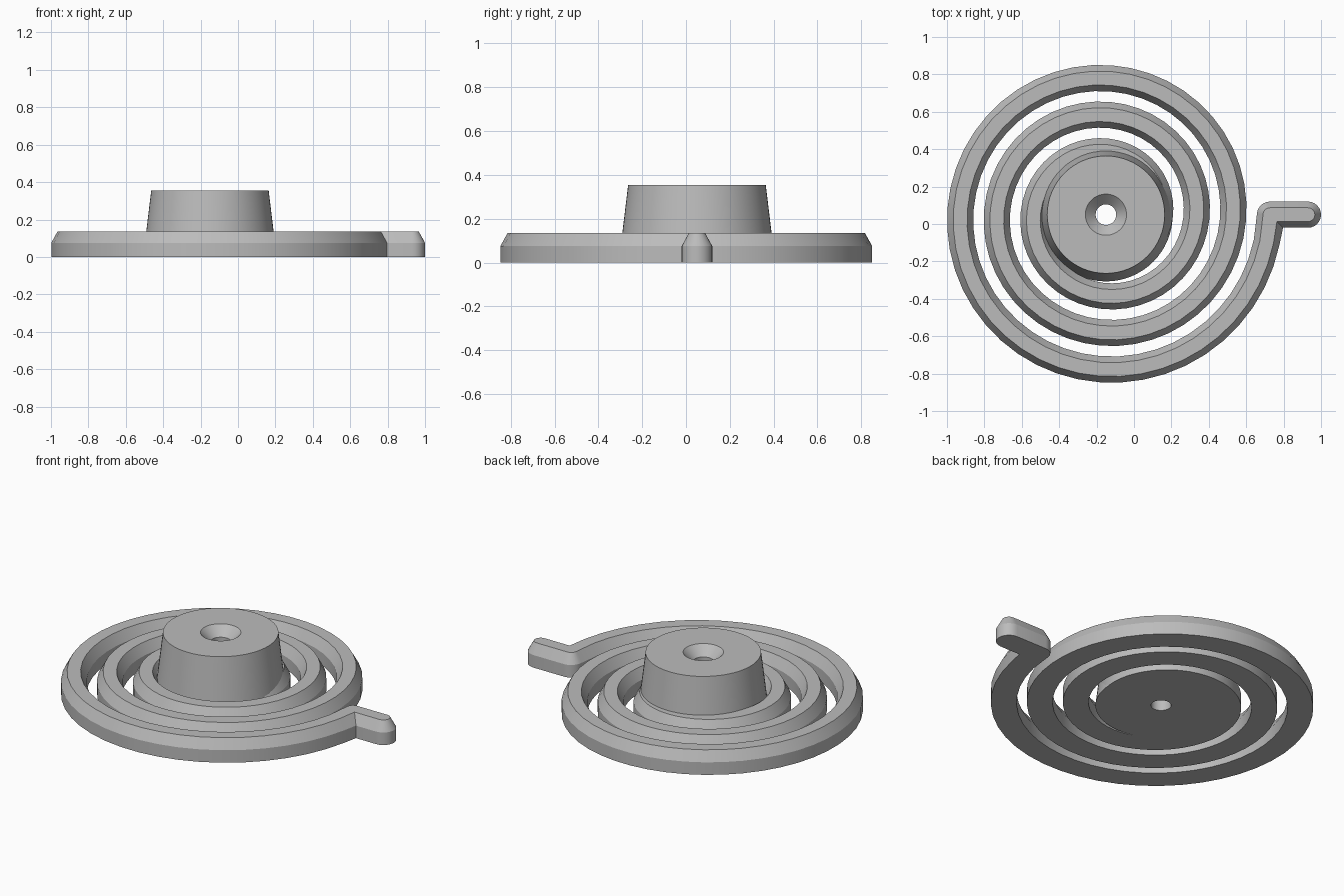
import bpy, bmesh
from math import sin, cos, pi, radians

if "Cube" in bpy.data.objects:
    bpy.data.objects.remove(bpy.data.objects["Cube"])

CX, CY = -0.15, 0.05          # hub axis
HALF, TOP_HALF = 0.07, 0.037  # bar half width at the base and on top
END_R, PITCH, TURNS = 0.877, 0.196, 3.3
STEPS = 48                    # segments per turn
TAB_END = 0.93

grey = bpy.data.materials.new("plain grey")
grey.use_nodes = True
colour = (0.5, 0.5, 0.5, 1)
grey.diffuse_color = colour
grey.node_tree.nodes["Principled BSDF"].inputs["Base Color"].default_value = colour


def finish(name, bm, angle):
    bmesh.ops.remove_doubles(bm, verts=bm.verts, dist=1e-5)
    bmesh.ops.recalc_face_normals(bm, faces=bm.faces)
    mesh = bpy.data.meshes.new(name)
    bm.to_mesh(mesh)
    bm.free()
    mesh.materials.append(grey)
    obj = bpy.data.objects.new(name, mesh)
    bpy.context.collection.objects.link(obj)
    bpy.ops.object.select_all(action='DESELECT')
    obj.select_set(True)
    bpy.context.view_layer.objects.active = obj
    bpy.ops.object.shade_smooth_by_angle(angle=radians(angle))
    return obj


def bar_sides(w):
    """Pairs of (inner, outer) points along the bar for half width w."""
    pairs = []
    # spiral, growing outwards to the start of the tab
    count = int(TURNS * STEPS)
    for i in range(count, 0, -1):
        turn = (i + 0.3) / STEPS
        a, r = -2 * pi * turn, END_R - PITCH * turn
        pairs.append([(CX + (r + s) * cos(a), CY + (r + s) * sin(a)) for s in (-w, w)])
    # rounded elbow around a sharp inner corner
    jx = CX + END_R
    for i in range(7):
        a = pi - i * pi / 12
        pairs.append([(jx + w * cos(a), CY + w * sin(a)), (jx + w, CY - w)])
    # straight tab with a half-round end
    for i in range(7):
        a = pi / 2 - i * pi / 12
        pairs.append([(TAB_END + w * cos(a), CY + s * w * sin(a)) for s in (1, -1)])
    return pairs


# Spiral bar with chamfered upper edges and the outer tab
bm = bmesh.new()
rings = []
levels = [(HALF, 0), (HALF, 0.075), (TOP_HALF, 0.135)]
sides = [bar_sides(w) for w, z in levels]
for k in range(len(sides[0])):
    left = [bm.verts.new((*sides[j][k][0], levels[j][1])) for j in range(3)]
    right = [bm.verts.new((*sides[j][k][1], levels[j][1])) for j in range(3)]
    rings.append(left + right[::-1])
for a, b in zip(rings, rings[1:]):
    for j in range(6):
        n = (j + 1) % 6
        bm.faces.new((a[j], a[n], b[n], b[j]))
bm.faces.new(rings[0])
finish("spiral_bar", bm, 25)

# Tapered hub with a countersunk through hole, turned from a closed profile
bm = bmesh.new()
profile = [(0.055, 0), (0.357, 0), (0.314, 0.355), (0.11, 0.355), (0.055, 0.3)]
SEG = 64
loops = [[bm.verts.new((CX + r * cos(2 * pi * i / SEG), CY + r * sin(2 * pi * i / SEG), z))
          for i in range(SEG)] for r, z in profile]
for k, low in enumerate(loops):
    high = loops[(k + 1) % len(loops)]
    for i in range(SEG):
        n = (i + 1) % SEG
        bm.faces.new((low[i], low[n], high[n], high[i]))
finish("hub", bm, 30)
